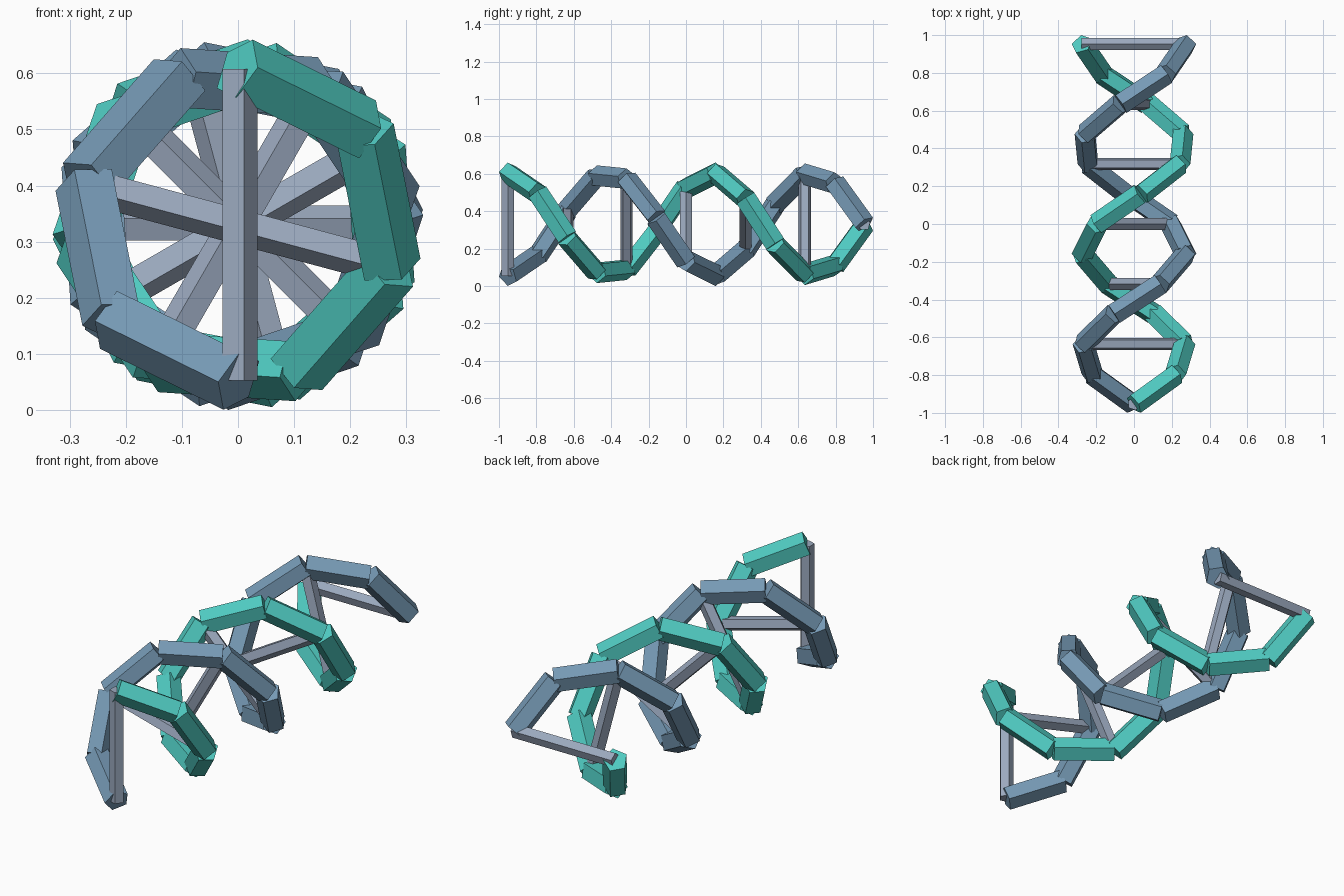
import bpy, bmesh, math
from mathutils import Vector

if "Cube" in bpy.data.objects:
    bpy.data.objects.remove(bpy.data.objects["Cube"])

SEGMENTS = 12          # straight pieces per strand
HALF = 0.953           # half length along y
RADIUS = 0.2773        # helix radius
STEP = math.radians(52.5)
STRAND_R, RUNG_R = 0.0585, 0.0345
SIDES = 5


def helix_point(k, phase):
    a = math.radians(90) + phase - STEP * k
    y = -HALF + 2 * HALF * k / SEGMENTS
    return Vector((RADIUS * math.cos(a), y, RADIUS * math.sin(a)))


def add_bar(bm, p, q, r):
    # capped five-sided bar with one ridge square to the helix axis
    d = (q - p).normalized()
    u = d.cross(Vector((0, 1, 0))).normalized()
    v = d.cross(u)
    offs = [r * (math.cos(t) * u + math.sin(t) * v)
            for t in (2 * math.pi * i / SIDES for i in range(SIDES))]
    a = [bm.verts.new(p + o) for o in offs]
    b = [bm.verts.new(q + o) for o in offs]
    bm.faces.new(a[::-1])
    bm.faces.new(b)
    for i in range(SIDES):
        j = (i + 1) % SIDES
        bm.faces.new((a[i], a[j], b[j], b[i]))


def build(name, bars, r, color):
    bm = bmesh.new()
    for p, q in bars:
        add_bar(bm, p, q, r)
    bmesh.ops.recalc_face_normals(bm, faces=bm.faces)
    me = bpy.data.meshes.new(name)
    bm.to_mesh(me)
    bm.free()
    mat = bpy.data.materials.new(name + "_color")
    mat.diffuse_color = (*color, 1)
    mat.use_nodes = True
    mat.node_tree.nodes["Principled BSDF"].inputs["Base Color"].default_value = mat.diffuse_color
    me.materials.append(mat)
    ob = bpy.data.objects.new(name, me)
    bpy.context.collection.objects.link(ob)
    return ob


def strand(phase):
    return [(helix_point(k, phase), helix_point(k + 1, phase)) for k in range(SEGMENTS)]


# two opposite strands and the rungs at every second joint
parts = [
    build("teal_strand", strand(0), STRAND_R, (0.08, 0.60, 0.54)),
    build("blue_strand", strand(math.pi), STRAND_R, (0.18, 0.32, 0.46)),
    build("rungs", [(helix_point(k, 0), helix_point(k, math.pi))
                    for k in range(0, SEGMENTS + 1, 2)], RUNG_R, (0.33, 0.40, 0.52)),
]

# stand the helix on the ground
low = min(v.co.z for ob in parts for v in ob.data.vertices)
for ob in parts:
    for v in ob.data.vertices:
        v.co.z -= low
